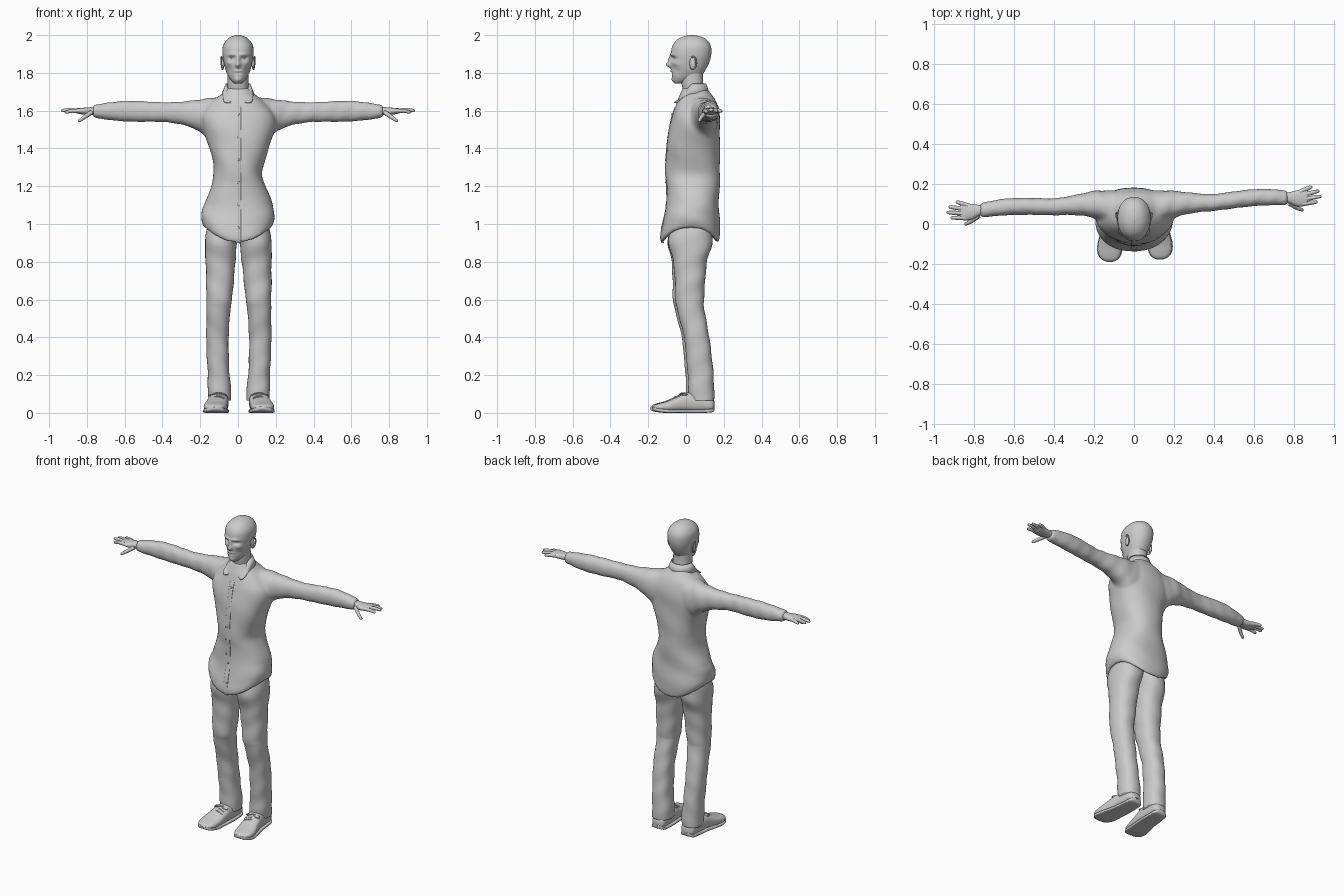
import bpy, bmesh
from math import sin, cos, pi, exp, copysign
from mathutils import Vector, Matrix

if "Cube" in bpy.data.objects:
    bpy.data.objects.remove(bpy.data.objects["Cube"])

grey = bpy.data.materials.new("plain grey")
grey.use_nodes = True
grey.diffuse_color = (0.6, 0.6, 0.6, 1)
grey.node_tree.nodes["Principled BSDF"].inputs["Base Color"].default_value = (0.6, 0.6, 0.6, 1)


def catmull(a, b, c, d, t):
    return [0.5 * (2 * q + (r - p) * t + (2 * p - 5 * q + 4 * r - s) * t * t
            + (3 * q - p - 3 * r + s) * t ** 3) for p, q, r, s in zip(a, b, c, d)]


def loft(bm, rows, axis="z", sides=32, steps=5, power=2.2, ripple=(0, 0, 0), shape=None):
    """Skin rounded sections; each row is (position, low a, high a, low b, high b)."""
    n = len(rows)
    full = []
    for i in range(n - 1):
        quad = [rows[max(0, min(n - 1, i + k))] for k in (-1, 0, 1, 2)]
        full += [catmull(*quad, s / steps) for s in range(steps)]
    full.append(rows[-1])
    amp, freq, twist = ripple
    rings = []
    for t, a0, a1, b0, b1 in full:
        ring = []
        for k in range(sides):
            g = 2 * pi * k / sides
            r = 0.5 * (1 + amp * sin(freq * t + twist * g))
            c, s = (copysign(abs(f) ** (2 / power), f) for f in (cos(g), sin(g)))
            a = (a0 + a1) / 2 + (a1 - a0) * r * c
            b = (b0 + b1) / 2 + (b1 - b0) * r * s
            p = Vector({"x": (t, a, b), "y": (a, t, b), "z": (a, b, t)}[axis])
            ring.append(bm.verts.new(shape(p) if shape else p))
        rings.append(ring)
    for low, high in zip(rings, rings[1:]):
        for k in range(sides):
            j = (k + 1) % sides
            bm.faces.new((low[k], low[j], high[j], high[k]))
    bm.faces.new(rings[0][::-1])
    bm.faces.new(rings[-1])


def ball(bm, centre, radii):
    m = Matrix.Translation(centre) @ Matrix.Diagonal((*radii, 1))
    bmesh.ops.create_uvsphere(bm, u_segments=20, v_segments=12, radius=1, matrix=m)


def finish(name, bm, voxel=0, rounds=4):
    bmesh.ops.recalc_face_normals(bm, faces=bm.faces)
    for f in bm.faces:
        f.smooth = True
    mesh = bpy.data.meshes.new(name)
    bm.to_mesh(mesh)
    bm.free()
    mesh.materials.append(grey)
    ob = bpy.data.objects.new(name, mesh)
    bpy.context.collection.objects.link(ob)
    if voxel:
        m = ob.modifiers.new("Blend", "REMESH")
        m.mode, m.voxel_size, m.use_smooth_shade = "VOXEL", voxel, True
        m = ob.modifiers.new("Soften", "SMOOTH")
        m.factor, m.iterations = 0.5, rounds
    return ob


def cord(name, points, radii):
    curve = bpy.data.curves.new(name, "CURVE")
    curve.dimensions, curve.bevel_depth, curve.bevel_resolution = "3D", 1, 3
    curve.use_fill_caps = True
    sp = curve.splines.new("POLY")
    sp.points.add(len(points) - 1)
    for q, p, r in zip(sp.points, points, radii):
        q.co, q.radius = (*p, 1), r
    sp.use_smooth = True
    curve.materials.append(grey)
    bpy.context.collection.objects.link(bpy.data.objects.new(name, curve))


# Shirt: torso with curved hem, blended with both sleeves
torso = [(1.0, -.05, .05, -.02, .08), (.95, -.14, .14, -.08, .125), (.915, -.165, .165, -.112, .155),
         (.9, -.178, .178, -.128, .17), (.93, -.192, .188, -.135, .18), (1.0, -.195, .192, -.125, .18),
         (1.1, -.18, .185, -.104, .174), (1.2, -.141, .146, -.104, .178), (1.26, -.13, .128, -.108, .18),
         (1.32, -.132, .138, -.108, .18), (1.4, -.15, .163, -.103, .18), (1.5, -.185, .195, -.09, .18),
         (1.57, -.19, .195, -.075, .178), (1.62, -.165, .165, -.057, .17), (1.66, -.125, .125, -.042, .155),
         (1.69, -.085, .085, -.03, .132), (1.72, -.064, .064, -.018, .108)]
sleeve = [(.08, 0, .165, 1.45, 1.675), (.15, .01, .168, 1.45, 1.667), (.2, .03, .165, 1.485, 1.66),
          (.25, .04, .155, 1.512, 1.653), (.32, .045, .14, 1.53, 1.647), (.4, .043, .128, 1.54, 1.645),
          (.5, .045, .13, 1.54, 1.65), (.6, .045, .13, 1.543, 1.652), (.68, .04, .122, 1.55, 1.644),
          (.75, .033, .108, 1.56, 1.633), (.768, .035, .105, 1.562, 1.63)]


def arm_place(side):
    """Mirror to one side; the left arm is swept slightly further back."""
    def place(p):
        back = max(0, p.x - .2) * .11 if side > 0 else 0
        return Vector((p.x * side, p.y + back, p.z))
    return place


def hem(p):
    p.z += .09 * min(1, (p.x / .185) ** 2) * max(0, min(1, (1.1 - p.z) / .2))
    return p


bm = bmesh.new()
loft(bm, torso, sides=48, power=2.3, ripple=(.012, 34, 3), shape=hem)
for side in (-1, 1):
    loft(bm, sleeve, "x", ripple=(.025, 70, 2), shape=arm_place(side))
finish("shirt", bm, voxel=.01, rounds=5)

# Button placket and buttons down the front
front = [r for r in torso[3:14]]
bm = bmesh.new()
loft(bm, [(r[0], -.014, .016, r[3] - .002, r[3] + .012) for r in front], sides=16, power=5)
for i in range(6):
    z = .98 + .12 * i
    lo, hi = next((a, b) for a, b in zip(front, front[1:]) if a[0] <= z <= b[0])
    y = lo[3] + (hi[3] - lo[3]) * (z - lo[0]) / (hi[0] - lo[0])
    ball(bm, (.002, y - .002, z), (.006, .003, .006))
finish("placket", bm)

# Folded collar, open at the throat
bm = bmesh.new()
last = None
for i in range(33):
    g = -pi / 2 + .12 + (2 * pi - .24) * i / 32
    f = max(0, -sin(g)) ** 2
    flare = .022 + .018 * f
    top = (.064 * cos(g), .042 + .064 * sin(g), 1.745 - .1 * f)
    low = ((.064 + flare) * cos(g) + copysign(.045, cos(g)) * f ** 2,
           .04 + (.064 + flare) * sin(g), 1.69 - .045 * f)
    pair = [bm.verts.new(top), bm.verts.new(low)]
    if last:
        bm.faces.new((last[0], last[1], pair[1], pair[0]))
    last = pair
ob = finish("collar", bm)
ob.modifiers.new("Cloth", "SOLIDIFY").thickness = .007

# Head with sculpted face: (x, z, width, height, push along y)
features = [(0, 1.842, .013, .014, -.026), (0, 1.87, .009, .02, -.014), (.03, 1.897, .024, .008, -.007),
            (.034, 1.877, .018, .011, .014), (0, 1.808, .02, .007, -.006), (0, 1.8, .022, .003, .009),
            (.048, 1.812, .016, .022, .009), (.052, 1.85, .018, .012, -.006), (0, 1.762, .018, .014, -.007)]


def face(p):
    if p.y < .02:
        p.y += sum(d * exp(-((abs(p.x) - x) / w) ** 2 - ((p.z - z) / h) ** 2)
                   for x, z, w, h, d in features)
    return p


bm = bmesh.new()
loft(bm, [(1.745, -.018, .018, -.058, -.02), (1.76, -.036, .036, -.068, .03), (1.785, -.053, .053, -.074, .08),
          (1.82, -.067, .067, -.078, .106), (1.86, -.076, .076, -.08, .125), (1.9, -.082, .082, -.08, .134),
          (1.94, -.08, .08, -.073, .132), (1.97, -.064, .064, -.053, .115), (1.99, -.04, .04, -.022, .085),
          (2.0, -.01, .01, .015, .045)], sides=96, steps=8, shape=face)
loft(bm, [(1.62, -.056, .056, -.012, .1), (1.7, -.056, .056, -.016, .097), (1.76, -.055, .055, -.026, .09),
          (1.82, -.055, .055, -.03, .09)])
for side in (-1, 1):
    ball(bm, (.033 * side, -.049, 1.877), (.011, .012, .009))
finish("head", bm)

# Ears with a raised rim
for side, label in ((-1, "right"), (1, "left")):
    bm = bmesh.new()
    ball(bm, (.08 * side, .035, 1.85), (.008, .016, .034))
    finish(label + "_ear", bm)
    rim = [(side * (.086 + .004 * sin(k / 2)), .038 + .018 * sin(k * .42 - .5), 1.852 + .034 * cos(k * .42 - .5))
           for k in range(11)]
    cord(label + "_ear_rim", rim, [.004] * 11)

# Hands with spread fingers
fingers = {"index": [(.84, .03, 1.599), (.88, .031, 1.599), (.917, .031, 1.59)],
           "middle": [(.84, .052, 1.6), (.9, .056, 1.604), (.937, .058, 1.6)],
           "ring": [(.84, .074, 1.6), (.89, .081, 1.602), (.926, .086, 1.598)],
           "little": [(.83, .092, 1.6), (.865, .104, 1.6), (.89, .112, 1.596)],
           "thumb": [(.775, .04, 1.592), (.815, .012, 1.564), (.846, -.003, 1.543)]}
for side, label in ((-1, "right"), (1, "left")):
    place = arm_place(side)
    bm = bmesh.new()
    loft(bm, [(.72, .045, .095, 1.575, 1.622), (.77, .042, .095, 1.577, 1.619), (.81, .022, .1, 1.578, 1.616),
              (.85, .018, .104, 1.585, 1.613), (.87, .03, .098, 1.592, 1.609)], "x", sides=24, shape=place)
    finish(label + "_palm", bm)
    for name, (a, b, c) in fingers.items():
        a, b, c = (place(Vector(p)) for p in (a, b, c))
        path = [a, b, b.lerp(c, .6), b.lerp(c, .9), c]
        cord(f"{label}_{name}_finger", path, [.012, .0105, .009, .007, .002])

# Trouser legs, shoes, soles and laces
leg = [(1.0, -.16, .02, -.09, .14), (.9, -.175, -.004, -.096, .135), (.8, -.171, -.014, -.076, .103),
       (.7, -.169, -.022, -.071, .09), (.6, -.167, -.032, -.069, .083), (.55, -.166, -.04, -.06, .085),
       (.4, -.168, -.05, -.022, .111), (.3, -.165, -.049, -.012, .124), (.2, -.16, -.045, -.002, .134),
       (.12, -.16, -.036, 0, .137), (.065, -.157, -.037, .006, .137)]
shoe = [(.14, -.11, -.08, .02, .055), (.125, -.138, -.055, .008, .08), (.07, -.147, -.05, .004, .1),
        (0, -.156, -.05, .004, .108), (-.06, -.17, -.054, .004, .084), (-.11, -.181, -.058, .005, .063),
        (-.15, -.178, -.066, .009, .052), (-.176, -.16, -.082, .014, .043), (-.189, -.132, -.108, .022, .032)]
for side, label in ((-1, "right"), (1, "left")):
    def step(p):
        low = max(0, min(1, (1 - p.z) / .3))
        return p if side < 0 else Vector((-p.x + .009 * low, p.y + .012 * low, p.z))

    bm = bmesh.new()
    loft(bm, leg, power=2.3, steps=8, ripple=(.018, 48, 2), shape=step)
    finish(label + "_trouser_leg", bm)
    bm = bmesh.new()
    loft(bm, shoe, "y", power=2.5, shape=step)
    finish(label + "_shoe", bm)
    bm = bmesh.new()
    loft(bm, [(r[0], r[1] - .003, r[2] + .003, max(0, r[3] - .005), r[3] + .014) for r in shoe],
         "y", sides=24, power=6, shape=step)
    finish(label + "_sole", bm)
    for i in range(3):
        y, z = -.02 - .018 * i, .1 - .007 * i
        path = [step(Vector((-.108 + .036 * k, y - .008 * k, z - .012 * k * k))) for k in (-1, -.5, 0, .5, 1)]
        cord(f"{label}_lace_{i}", path, [.004] * 5)
    for w in (-1, 1):
        bow = [step(Vector((-.106 + w * .045 * sin(k * pi / 8), -.02 - .014 * sin(k * pi / 4),
                            .106 - .012 * sin(k * pi / 8)))) for k in range(9)]
        cord(f"{label}_bow_{'inner' if w > 0 else 'outer'}", bow, [.003] * 9)
